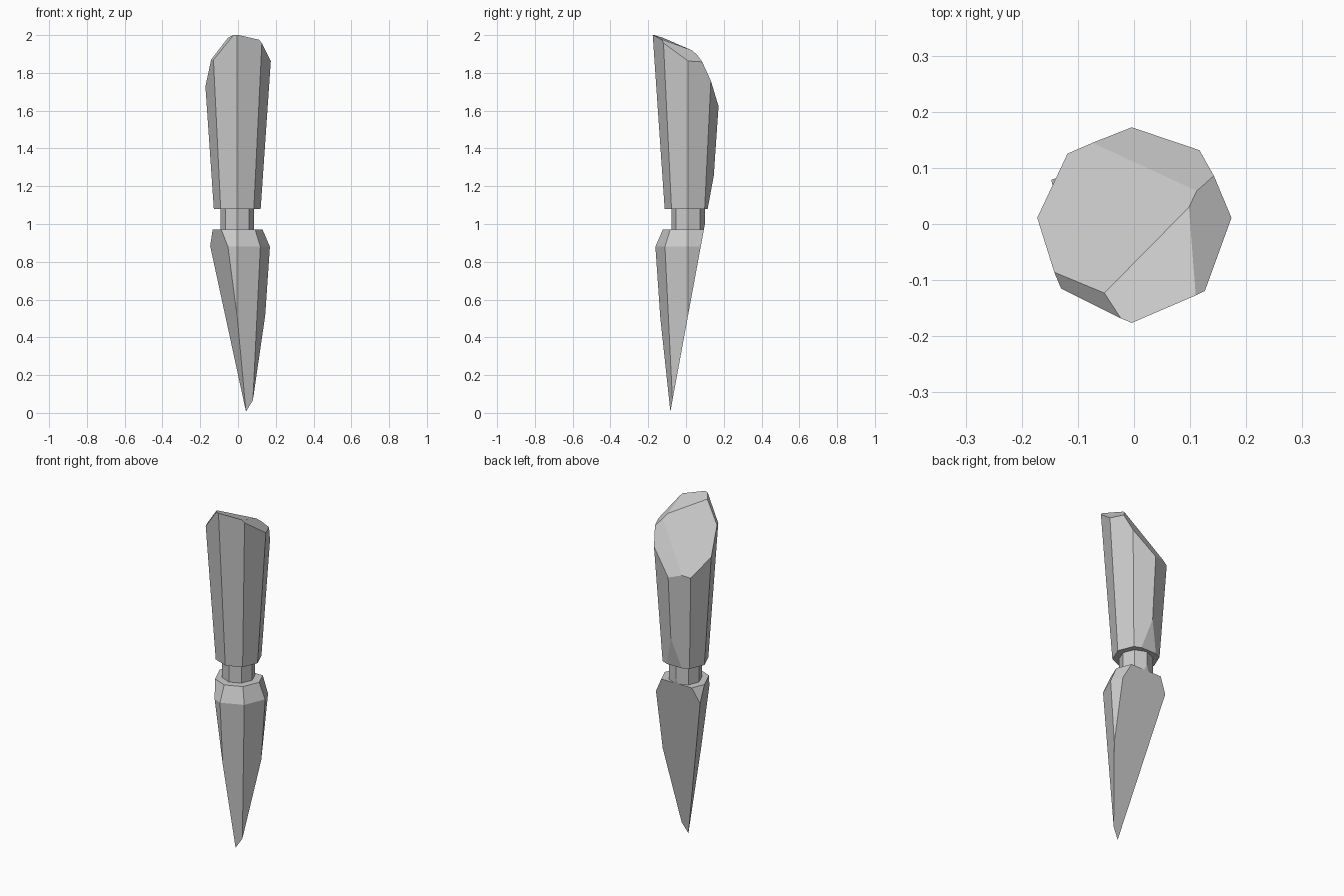
import bpy, bmesh
from math import sin, cos, pi
from mathutils import Vector

if "Cube" in bpy.data.objects:
    bpy.data.objects.remove(bpy.data.objects["Cube"])

CX, CY, SIDES = -0.004, 0.011, 8


def faceted(name, profile, cuts):
    """Octagonal stack of (radius, z) rings, trimmed by (point, outward normal) planes."""
    bm = bmesh.new()
    rings = []
    for r, z in profile:
        rings.append([bm.verts.new((CX + r * cos(2 * pi * i / SIDES),
                                    CY + r * sin(2 * pi * i / SIDES), z))
                      for i in range(SIDES)])
    for a, b in zip(rings, rings[1:]):
        for i in range(SIDES):
            j = (i + 1) % SIDES
            bm.faces.new((a[i], a[j], b[j], b[i]))
    bm.faces.new(rings[0][::-1])
    bm.faces.new(rings[-1])
    for point, normal in cuts:
        geom = bm.verts[:] + bm.edges[:] + bm.faces[:]
        bmesh.ops.bisect_plane(bm, geom=geom, dist=1e-6, plane_co=Vector(point),
                               plane_no=Vector(normal).normalized(), clear_outer=True)
        rim = [e for e in bm.edges if e.is_boundary]
        if rim:
            bmesh.ops.holes_fill(bm, edges=rim, sides=0)
    bmesh.ops.recalc_face_normals(bm, faces=bm.faces[:])
    mesh = bpy.data.meshes.new(name)
    bm.to_mesh(mesh)
    bm.free()
    obj = bpy.data.objects.new(name, mesh)
    bpy.context.collection.objects.link(obj)
    return obj


def slope(point, a, b):
    """Plane z = a*x + b*y through a point, facing up."""
    return point, (-a, -b, 1)


# One slanted plane shaves the back of every part
back_cut = ((0, -0.084, 0), (0, 1, -0.184))

# Upper handle, with five angled facets on its crown
faceted("upper_handle", [(0.124, 1.08), (0.194, 2.1)], [
    back_cut,
    slope((-0.005, -0.171, 2.0), -0.073, -0.36),
    slope((0.098, 0.03, 1.92), -0.861, -0.421),
    slope((-0.177, 0.015, 1.72), 0.794, -1.215),
    slope((0.11, 0.06, 1.893), 0.466, -1.925),
    slope((-0.053, -0.123, 1.986), 1.603, 0.735),
])

# Narrow neck
faceted("neck", [(0.089, 0.96), (0.089, 1.09)], [back_cut])

# Pointed lower blade with a bevelled shoulder
left_cut = ((0.042, -0.08, 0), (-1, -0.425, -0.138))
faceted("lower_blade", [(0.109, -0.05), (0.173, 0.88), (0.134, 0.97)],
        [back_cut, left_cut])
